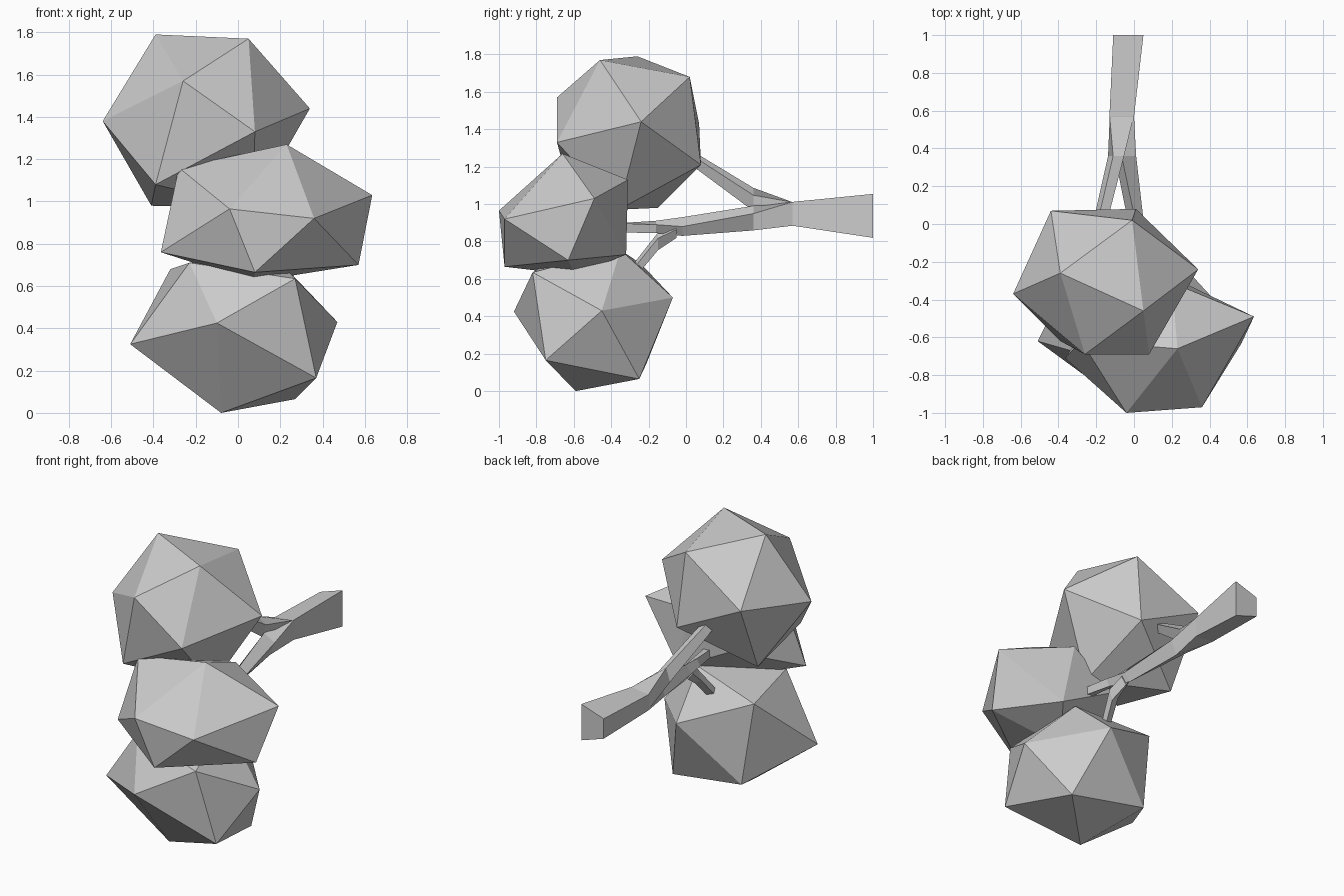
import bpy, bmesh
from math import sin, cos, radians


def finish(name, bm):
    bmesh.ops.recalc_face_normals(bm, faces=bm.faces)
    mesh = bpy.data.meshes.new(name)
    bm.to_mesh(mesh)
    bm.free()
    obj = bpy.data.objects.new(name, mesh)
    bpy.context.collection.objects.link(obj)
    return obj


def clump(name, corners):
    """Uneven twenty-sided leaf clump: hull around twelve corners."""
    bm = bmesh.new()
    for c in corners:
        bm.verts.new(c)
    bmesh.ops.convex_hull(bm, input=bm.verts[:])
    loose = [v for v in bm.verts if not v.link_faces]
    bmesh.ops.delete(bm, geom=loose, context='VERTS')
    return finish(name, bm)


def limb(name, sections):
    """Four-sided limb through sections (x, y, z, half width, half height, roll, taper)."""
    bm = bmesh.new()
    rings = []
    for x, y, z, w, h, roll, taper in sections:
        ring = []
        for k in range(4):
            a = radians(90 * k + roll)
            u, v = cos(a) * w, sin(a) * h
            if u < -0.001:
                v *= taper
            ring.append(bm.verts.new((x + u, y, z + v)))
        rings.append(ring)
    for a, b in zip(rings, rings[1:]):
        for k in range(4):
            n = (k + 1) % 4
            bm.faces.new((a[k], a[n], b[n], b[k]))
    bm.faces.new(rings[0])
    bm.faces.new(rings[-1])
    return finish(name, bm)


# Three leaf clumps
clump("top_leaf_clump", [
    (-0.39, -0.26, 1.79), (0.05, -0.46, 1.77), (0.34, -0.24, 1.44),
    (-0.26, -0.69, 1.57), (-0.64, -0.37, 1.38), (0.08, -0.69, 1.33),
    (-0.01, 0.02, 1.68), (-0.44, 0.07, 1.43), (0.01, 0.08, 1.21),
    (-0.39, -0.62, 1.08), (-0.41, -0.15, 0.98), (0.07, -0.36, 0.97)])
clump("middle_leaf_clump", [
    (0.23, -0.66, 1.27), (0.635, -0.49, 1.03), (0.36, -0.97, 0.92),
    (-0.04, -1.0, 0.965), (-0.365, -0.71, 0.76), (0.57, -0.63, 0.70),
    (0.08, -0.97, 0.665), (0.07, -0.59, 0.62), (0.2, -0.31, 1.13),
    (0.28, -0.32, 0.73), (-0.1, -0.32, 0.93), (-0.28, -0.62, 1.16)])
clump("lower_leaf_clump", [
    (0.47, -0.45, 0.43), (-0.10, -0.92, 0.425), (0.27, -0.82, 0.635),
    (0.37, -0.75, 0.165), (-0.08, -0.59, 0.0), (0.27, -0.25, 0.065),
    (0.12, -0.07, 0.50), (0.16, -0.35, 0.755), (-0.51, -0.62, 0.325),
    (-0.23, -0.70, 0.71), (-0.32, -0.24, 0.68), (-0.25, -0.21, 0.15)])

# Main branch, wide at the cut end and thin at the clumps
limb("main_branch", [
    (-0.03, 1.0, 0.937, 0.113, 0.166, 45, 0.55),
    (-0.065, 0.57, 0.948, 0.092, 0.09, 45, 0.8),
    (-0.045, 0.36, 0.925, 0.06, 0.07, 20, 1),
    (0.015, -0.02, 0.88, 0.04, 0.05, 0, 1),
    (0.045, -0.16, 0.878, 0.035, 0.035, 20, 1),
    (0.08, -0.36, 0.873, 0.03, 0.035, 45, 1)])
# Side branch up to the top clump
limb("upper_branch", [
    (-0.065, 0.57, 0.948, 0.09, 0.088, 45, 0.8),
    (-0.095, 0.36, 1.025, 0.045, 0.066, 20, 1),
    (-0.165, 0.07, 1.22, 0.04, 0.045, 20, 1),
    (-0.18, 0.0, 1.265, 0.035, 0.04, 20, 1)])
# Twig down to the lower clump
limb("lower_twig", [
    (0.02, -0.05, 0.865, 0.035, 0.045, 0, 1),
    (0.03, -0.15, 0.80, 0.035, 0.05, 20, 1),
    (-0.01, -0.28, 0.64, 0.03, 0.045, 20, 1)])
